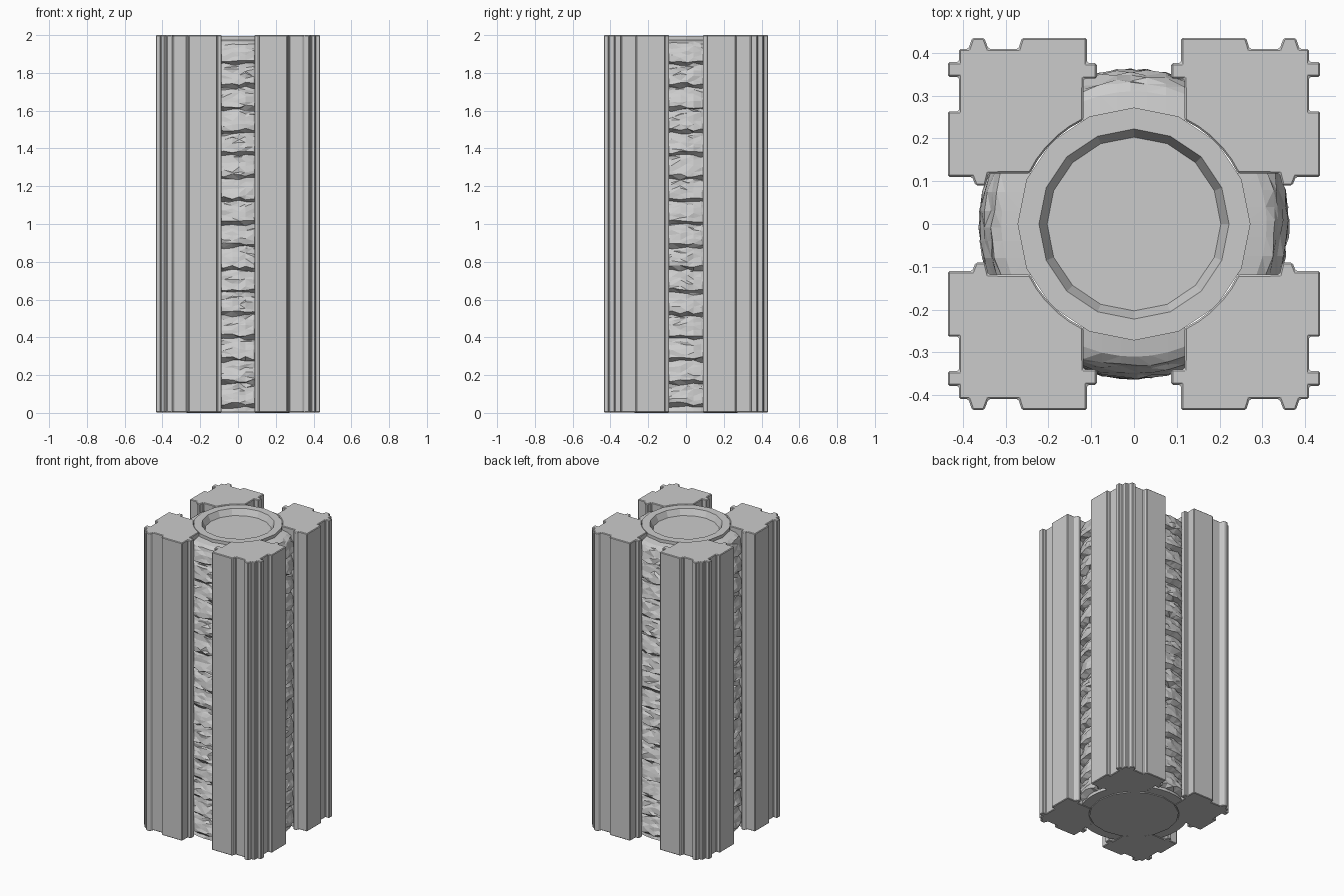
import bpy, bmesh, math, random
from mathutils import Matrix

if "Cube" in bpy.data.objects:
    bpy.data.objects.remove(bpy.data.objects["Cube"])

random.seed(4)


def finish(bm, name):
    bmesh.ops.recalc_face_normals(bm, faces=bm.faces[:])
    me = bpy.data.meshes.new(name)
    bm.to_mesh(me)
    bm.free()
    ob = bpy.data.objects.new(name, me)
    bpy.context.scene.collection.objects.link(ob)
    return ob


# Corner posts: one grooved profile, extruded and mirrored into all quadrants
profile = [
    (0.118, 0.34), (0.087, 0.34), (0.087, 0.376), (0.11, 0.376), (0.11, 0.435),
    (0.262, 0.435), (0.27, 0.409), (0.34, 0.409), (0.35, 0.435), (0.378, 0.435),
    (0.387, 0.409), (0.409, 0.409), (0.409, 0.378), (0.435, 0.378), (0.435, 0.344),
    (0.409, 0.344), (0.409, 0.263), (0.435, 0.263), (0.435, 0.11), (0.378, 0.11),
    (0.37, 0.09), (0.347, 0.09), (0.34, 0.118)]
for i in range(6):
    a = math.radians(26 + 38 * i / 5)
    profile.append((0.27 * math.cos(a), 0.27 * math.sin(a)))

bm = bmesh.new()
base = bm.faces.new([bm.verts.new((x, y, 0.003)) for x, y in profile])
top = bmesh.ops.extrude_face_region(bm, geom=[base])["geom"]
bmesh.ops.translate(bm, vec=(0, 0, 1.997),
                    verts=[v for v in top if isinstance(v, bmesh.types.BMVert)])
posts = finish(bm, "corner_posts")
bev = posts.modifiers.new("soft_edges", "BEVEL")
bev.width, bev.segments = 0.004, 1
bev.limit_method, bev.angle_limit = "ANGLE", math.radians(40)
mir = posts.modifiers.new("quadrants", "MIRROR")
mir.use_axis = (True, True, False)

# Central cylinder with a raised rim and shallow recess
SIDES = 16
bm = bmesh.new()
rings = []
for r, z in [(0.272, 0.0), (0.272, 1.995), (0.222, 1.995), (0.203, 1.955)]:
    rings.append([bm.verts.new((r * math.cos(2 * math.pi * i / SIDES),
                                r * math.sin(2 * math.pi * i / SIDES), z))
                  for i in range(SIDES)])
for lo, hi in zip(rings, rings[1:]):
    for i in range(SIDES):
        j = (i + 1) % SIDES
        bm.faces.new((lo[i], lo[j], hi[j], hi[i]))
bm.faces.new(rings[0])
bm.faces.new(rings[-1])
finish(bm, "central_cylinder")

# Rough ridged strips filling the four gaps
ridge = [(0.0, 0.328), (0.018, 0.358), (0.042, 0.353), (0.066, 0.346), (0.09, 0.338), (0.108, 0.332)]
rows = [(0.005, 0.265), (0.006, 0.335)]
for k in range(16):
    rows += [(0.03 + 0.121 * k + dz, r) for dz, r in ridge]
rows += [(1.967, 0.31), (1.975, 0.265)]
columns = [-0.119, -0.075, -0.03, 0.008, 0.04, 0.08, 0.119]

for n, side in enumerate(("front", "right", "back", "left")):
    bm = bmesh.new()
    grid = []
    for k, (z, r) in enumerate(rows):
        line = []
        inner = 1 < k < len(rows) - 2
        for c, x in enumerate(columns):
            dz = random.uniform(-0.009, 0.009) if inner and 0 < c < 6 else 0
            dr = random.uniform(-0.006, 0.006) if inner else 0
            y = -math.sqrt((r + dr) ** 2 - x * x)
            line.append(bm.verts.new((x, y, z + dz)))
        grid.append(line)
    for lo, hi in zip(grid, grid[1:]):
        for c in range(6):
            bm.faces.new((lo[c], lo[c + 1], hi[c + 1], hi[c]))
    bmesh.ops.triangulate(bm, faces=bm.faces[:])
    bmesh.ops.transform(bm, matrix=Matrix.Rotation(n * math.pi / 2, 4, "Z"), verts=bm.verts[:])
    finish(bm, "ridged_strip_" + side)
